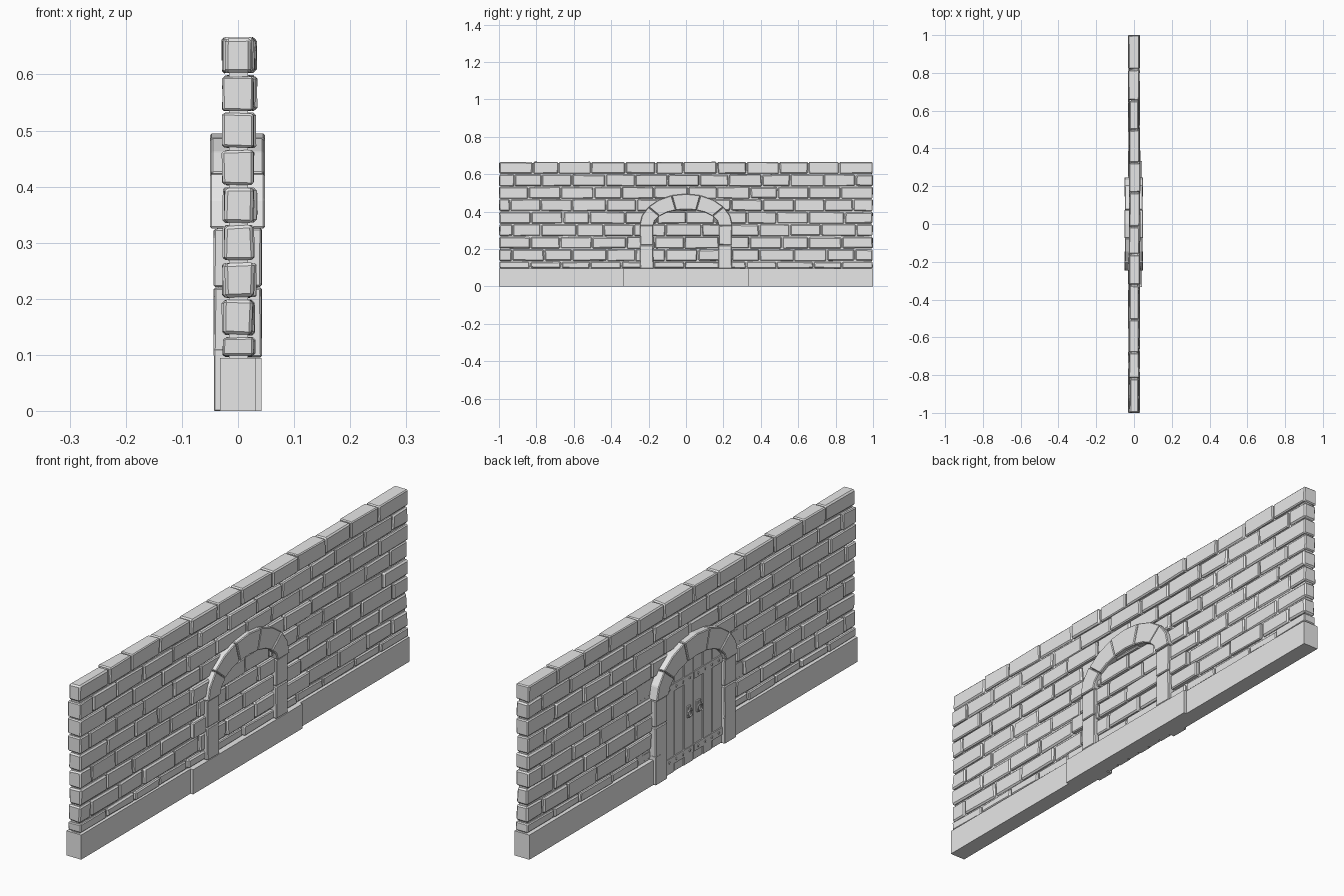
import bpy, bmesh, math, random
from mathutils import Matrix, Vector

random.seed(7)
if "Cube" in bpy.data.objects:
    bpy.data.objects.remove(bpy.data.objects["Cube"], do_unlink=True)

stone = bpy.data.materials.new("pale grey stone")
stone.use_nodes = True
stone.diffuse_color = (0.8, 0.8, 0.8, 1)
stone.node_tree.nodes["Principled BSDF"].inputs["Base Color"].default_value = (0.8, 0.8, 0.8, 1)


def finish(name, bm):
    bmesh.ops.recalc_face_normals(bm, faces=bm.faces)
    mesh = bpy.data.meshes.new(name)
    bm.to_mesh(mesh)
    bm.free()
    mesh.materials.append(stone)
    obj = bpy.data.objects.new(name, mesh)
    bpy.context.collection.objects.link(obj)
    return obj


def block(bm, x, y, z, bevel=0.0, wobble=0.0):
    """Box between the (low, high) pairs, with rough corners and chamfers."""
    verts = bmesh.ops.create_cube(bm, size=1)["verts"]
    for v in verts:
        v.co = Vector([a + (b - a) * (c + 0.5) for (a, b), c in zip((x, y, z), v.co)])
        v.co += Vector([random.uniform(-wobble, wobble) for _ in range(3)])
    if bevel:
        edges = list({e for v in verts for e in v.link_edges})
        bmesh.ops.bevel(bm, geom=edges, offset=bevel, segments=1, affect='EDGES')


def prism(bm, outline, x0, x1, bevel):
    """Solid with a (y, z) outline running from x0 to x1."""
    near = [bm.verts.new((x0, y, z)) for y, z in outline]
    far = [bm.verts.new((x1, y, z)) for y, z in outline]
    n = len(outline)
    faces = [bm.faces.new(near), bm.faces.new(far[::-1])]
    for i in range(n):
        j = (i + 1) % n
        faces.append(bm.faces.new((near[j], near[i], far[i], far[j])))
    bmesh.ops.recalc_face_normals(bm, faces=faces)
    edges = list({e for f in faces for e in f.edges})
    bmesh.ops.bevel(bm, geom=edges, offset=bevel, segments=1, affect='EDGES')


BASE = 0.095
MODULE = 1 / 3
ROW = 1 / 15
PITCH = 1 / 6

# Plinth: slim ends, deeper middle, notched on the door side
for name, lo, hi in (("plinth_right", -1, -MODULE), ("plinth_left", MODULE, 1)):
    bm = bmesh.new()
    block(bm, (-0.032, 0.031), (lo, hi), (0, BASE))
    finish(name, bm)
bm = bmesh.new()
block(bm, (-0.018, 0.042), (-MODULE, MODULE), (0, BASE))
for lo, hi in ((-MODULE, -0.2), (0.2, MODULE)):
    block(bm, (-0.032, -0.01), (lo, hi), (0, BASE))
finish("plinth_middle", bm)

# Recessed mortar behind the bricks
bm = bmesh.new()
block(bm, (-0.016, 0.018), (-0.992, 0.992), (BASE - 0.01, 0.66))
finish("mortar_core", bm)

# Bricks in running bond, short first course, slightly prouder middle
bm = bmesh.new()
GAP = 0.003
for row in range(9):
    z1 = 0.667 - (8 - row) * ROW
    z0 = max(z1 - ROW, BASE)
    cuts = [-1.0]
    start = -1 + (PITCH if row % 2 == 0 else PITCH * 0.42)
    while start < 0.95:
        cuts.append(start + random.uniform(-0.016, 0.016))
        start += PITCH
    cuts.append(1.0)
    for lo, hi in zip(cuts, cuts[1:]):
        mid = (lo + hi) / 2
        back = -0.025 + random.uniform(-0.003, 0.003)
        front = 0.026 + random.uniform(-0.003, 0.003)
        if abs(mid) < MODULE:
            front += 0.005
        if abs(mid) < 0.25 and z0 < 0.4:
            back = -0.017
        block(bm, (back, front),
              (lo + (GAP if lo > -1 else 0.002), hi - (GAP if hi < 1 else 0.002)),
              (z0 + GAP, z1 - (GAP if row < 8 else 0.002)),
              bevel=random.uniform(0.003, 0.006), wobble=0.0018)
finish("wall_bricks", bm)

# Door jambs: three stacked stones on each side
INNER, OUTER, SPRING = 0.175, 0.245, 0.325
for side, name in ((-1, "jamb_right"), (1, "jamb_left")):
    bm = bmesh.new()
    ys = sorted((side * INNER, side * OUTER))
    for z0, z1 in ((BASE + 0.001, 0.22), (0.222, SPRING)):
        block(bm, (-0.043, 0.042), ys, (z0, z1), bevel=0.003, wobble=0.001)
    block(bm, (-0.043, -0.01), ys, (0, BASE + 0.016), bevel=0.002)
    finish(name, bm)

# Arch of five faceted stones
bm = bmesh.new()


def ellipse(angle, ry, rz):
    return (ry * math.cos(angle), SPRING + rz * math.sin(angle))


COUNT = 5
for i in range(COUNT):
    a0 = math.pi * i / COUNT + 0.004
    a1 = math.pi * (i + 1) / COUNT - 0.004
    steps = [a0 + (a1 - a0) * k / 2 for k in range(3)]
    outline = [ellipse(a, 0.248, 0.17) for a in steps]
    outline += [ellipse(a, INNER, 0.087) for a in reversed(steps)]
    deep = 0.002 * (i % 2)
    prism(bm, outline, -0.05 + deep, 0.048 - deep, 0.003)
finish("arch_stones", bm)

# Double door planks on the -x side
bm = bmesh.new()
PLANKS = 6
width = 2 * INNER / PLANKS
for i in range(PLANKS):
    lo = -INNER + i * width
    face = -0.03 - 0.002 * (i % 2)
    block(bm, (face, -0.016), (lo + 0.001, lo + width - 0.001), (0.002, 0.425), bevel=0.002)
finish("door_planks", bm)

# Iron straps with rivets
bm = bmesh.new()
for z in (0.05, 0.33):
    for lo, hi in ((-0.172, -0.004), (0.004, 0.172)):
        block(bm, (-0.0345, -0.028), (lo, hi), (z - 0.014, z + 0.014))
        for k in range(4):
            y = lo + (hi - lo) * (k + 0.5) / 4
            spot = Matrix.Translation((-0.0345, y, z)) @ Matrix.Diagonal((0.6, 1, 1, 1))
            bmesh.ops.create_icosphere(bm, subdivisions=1, radius=0.006, matrix=spot)
finish("door_straps", bm)

# Handle plates and pull rings
for side, name in ((-1, "handle_right"), (1, "handle_left")):
    bm = bmesh.new()
    y = side * 0.03
    block(bm, (-0.036, -0.028), (y - 0.011, y + 0.011), (0.18, 0.225), bevel=0.002)
    block(bm, (-0.042, -0.03), (y - 0.004, y + 0.004), (0.208, 0.218))
    finish(name + "_plate", bm)
    bpy.ops.mesh.primitive_torus_add(
        major_segments=12, minor_segments=5, major_radius=0.014, minor_radius=0.003,
        location=(-0.039, y, 0.198), rotation=(0, math.pi / 2, 0))
    ring = bpy.context.object
    ring.name = name + "_ring"
    ring.data.materials.append(stone)
